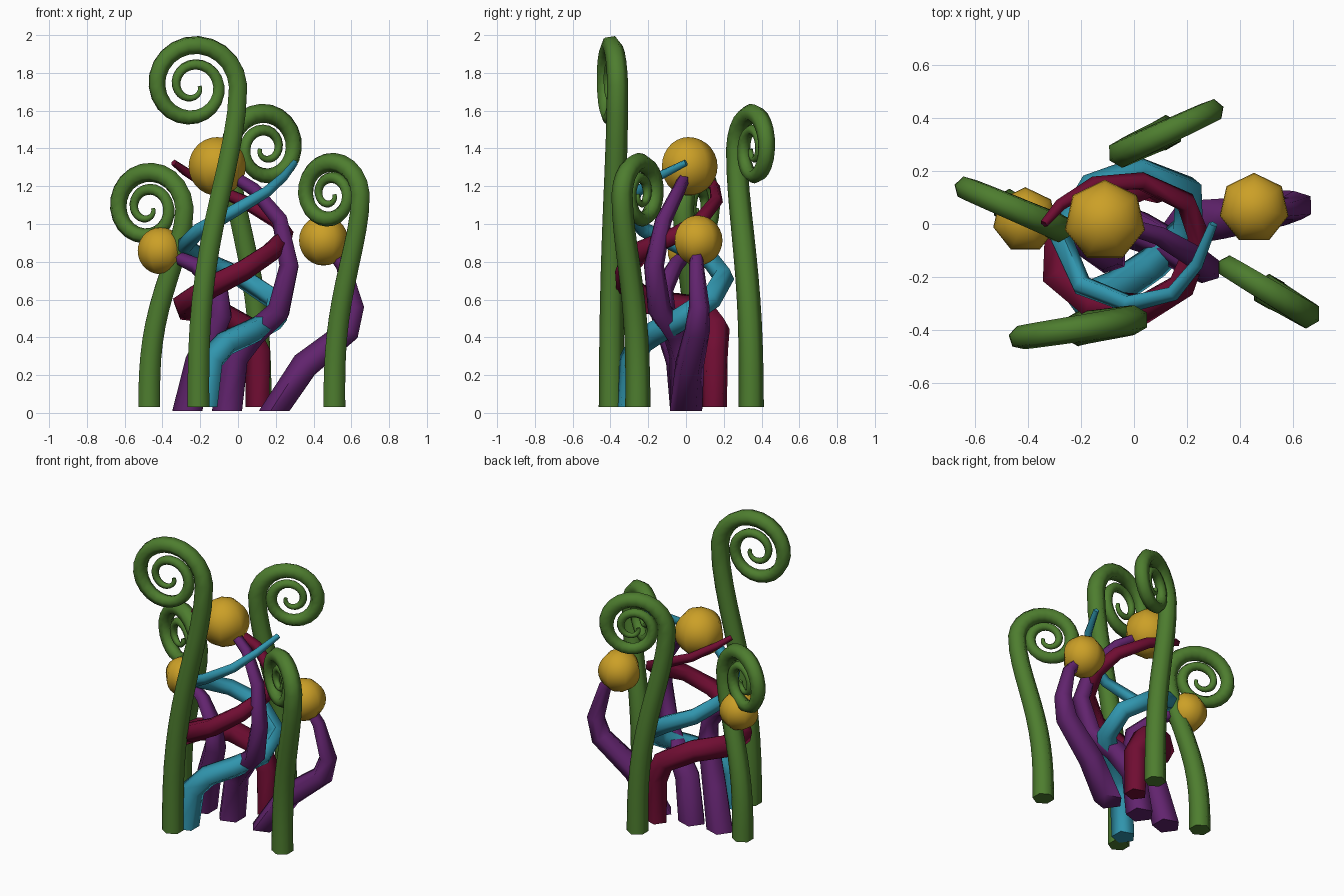
import bpy, bmesh, math
from mathutils import Vector

if "Cube" in bpy.data.objects:
    bpy.data.objects.remove(bpy.data.objects["Cube"])


def material(name, rgb):
    m = bpy.data.materials.new(name)
    m.diffuse_color = (*rgb, 1)
    m.use_nodes = True
    m.node_tree.nodes["Principled BSDF"].inputs["Base Color"].default_value = m.diffuse_color
    return m


GREEN = material("fern green", (0.075, 0.205, 0.028))
GOLD = material("gold", (0.60, 0.35, 0.02))
CYAN = material("teal blue", (0.03, 0.30, 0.42))
RED = material("wine red", (0.16, 0.004, 0.032))
PURPLE = material("purple", (0.12, 0.017, 0.155))


def finish(name, bm, mat):
    bmesh.ops.recalc_face_normals(bm, faces=bm.faces)
    me = bpy.data.meshes.new(name)
    bm.to_mesh(me)
    bm.free()
    ob = bpy.data.objects.new(name, me)
    bpy.context.collection.objects.link(ob)
    me.materials.append(mat)
    bpy.ops.object.select_all(action='DESELECT')
    ob.select_set(True)
    bpy.context.view_layer.objects.active = ob
    bpy.ops.object.shade_smooth_by_angle(angle=math.radians(75))
    return ob


def tube(name, path, sides, mat):
    """Tapered tube through (x, y, z, radius) points, first ring level."""
    pts = [Vector(p[:3]) for p in path]
    bm = bmesh.new()
    rings = []
    tangent = Vector((0, 0, 1))
    side = Vector((1, 0, 0))
    for i, p in enumerate(pts):
        if i:
            a = (p - pts[i - 1]).normalized()
            b = (pts[min(i + 1, len(pts) - 1)] - p).normalized()
            new = (a + b).normalized()
            side = tangent.rotation_difference(new) @ side
            tangent = new
        up = tangent.cross(side)
        ring = []
        for k in range(sides):
            t = math.tau * (k + 0.5) / sides
            ring.append(bm.verts.new(p + path[i][3] * (math.cos(t) * side + math.sin(t) * up)))
        rings.append(ring)
    for r, s in zip(rings, rings[1:]):
        for k in range(sides):
            n = (k + 1) % sides
            bm.faces.new((r[k], r[n], s[n], s[k]))
    bm.faces.new(rings[0][::-1])
    bm.faces.new(rings[-1])
    return finish(name, bm, mat)


def frond(name, x, y, angle, zc, r0, lean):
    """Upright stem that bends outward, then curls two turns inward."""
    a = math.radians(angle)
    uz = []
    for i in range(12):
        t = i / 12
        s = t ** 1.5
        uz.append(((r0 + lean) * s * s * (3 - 2 * s), 0.03 + (zc - 0.03) * t, 0.067 - 0.011 * t))
    n = 44
    for i in range(n + 1):
        t = i / n
        r = r0 * (1 - 0.85 * t)
        th = 4 * math.pi * t
        uz.append((lean + r * math.cos(th), zc + r * math.sin(th), 0.056 - 0.044 * t))
    tube(name, [(x + u * math.cos(a), y + u * math.sin(a), z, r) for u, z, r in uz], 6, GREEN)


# curled fern fronds
frond("front_frond", -0.21, -0.395, 8.8, 1.73, 0.243, -0.03)
frond("left_frond", -0.47, 0.066, -23, 1.083, 0.213, -0.01)
frond("right_frond", 0.51, -0.255, -31, 1.156, 0.19, -0.028)
frond("back_frond", 0.12, 0.345, 205, 1.398, 0.21, -0.028)

# golden orbs, seven sided
for name, c, r in (("left_orb", (-0.41, 0.015, 0.858), 0.124),
                   ("middle_orb", (-0.11, 0.012, 1.305), 0.155),
                   ("right_orb", (0.453, 0.06, 0.913), 0.133)):
    bm = bmesh.new()
    bmesh.ops.create_uvsphere(bm, u_segments=7, v_segments=14, radius=r)
    # put one corner towards the back
    top = max(bm.verts, key=lambda v: v.co.x ** 2 + v.co.y ** 2).co
    turn = math.pi / 2 - math.atan2(top.y, top.x)
    cs, sn = math.cos(turn), math.sin(turn)
    for v in bm.verts:
        px, py, pz = v.co
        v.co = (px * cs - py * sn + c[0], px * sn + py * cs + c[1], pz + c[2])
    finish(name, bm, GOLD)

# purple stalks carrying the orbs
tube("left_stalk", [(-0.26, 0, 0.01, 0.088), (-0.20, -0.03, 0.27, 0.08), (-0.09, -0.12, 0.52, 0.07),
                    (-0.10, -0.12, 0.66, 0.056), (-0.22, -0.06, 0.78, 0.045),
                    (-0.38, 0.01, 0.85, 0.03)], 5, PURPLE)
tube("middle_stalk", [(-0.05, 0, 0.01, 0.088), (-0.01, -0.01, 0.30, 0.082), (0.10, -0.06, 0.43, 0.07),
                      (0.22, -0.14, 0.54, 0.066), (0.275, -0.17, 0.78, 0.056),
                      (0.225, -0.12, 1.02, 0.046), (0.09, -0.04, 1.18, 0.038),
                      (-0.08, 0.01, 1.29, 0.03)], 5, PURPLE)
tube("right_stalk", [(0.20, 0, 0.01, 0.09), (0.36, 0.02, 0.25, 0.08), (0.585, 0.06, 0.43, 0.07),
                     (0.62, 0.07, 0.56, 0.058), (0.56, 0.055, 0.78, 0.042),
                     (0.46, 0.06, 0.91, 0.03)], 5, PURPLE)

# two spiralling tendrils
tube("teal_tendril", [(-0.17, -0.30, 0.03, 0.075), (-0.14, -0.28, 0.28, 0.075), (-0.06, -0.24, 0.37, 0.07),
                      (0.07, -0.15, 0.43, 0.068), (0.20, -0.02, 0.50, 0.065), (0.20, 0.13, 0.60, 0.061),
                      (0.02, 0.20, 0.72, 0.057), (-0.16, 0.14, 0.80, 0.053), (-0.28, -0.05, 0.89, 0.048),
                      (-0.20, -0.23, 0.97, 0.042), (-0.02, -0.30, 1.07, 0.036), (0.15, -0.26, 1.17, 0.03),
                      (0.24, -0.15, 1.25, 0.025), (0.30, 0, 1.325, 0.018)], 5, CYAN)
tube("red_tendril", [(0.11, 0.15, 0.03, 0.07), (0.11, 0.15, 0.32, 0.075), (0.05, 0.16, 0.45, 0.075),
                     (-0.12, 0.09, 0.54, 0.075), (-0.27, -0.05, 0.56, 0.075), (-0.28, -0.20, 0.58, 0.07),
                     (-0.15, -0.31, 0.67, 0.065), (0.03, -0.32, 0.76, 0.06), (0.18, -0.23, 0.86, 0.055),
                     (0.25, -0.05, 0.94, 0.048), (0.20, 0.08, 1.02, 0.042), (0.03, 0.16, 1.12, 0.036),
                     (-0.15, 0.15, 1.20, 0.03), (-0.28, 0.07, 1.28, 0.024), (-0.34, 0, 1.325, 0.017)], 5, RED)
